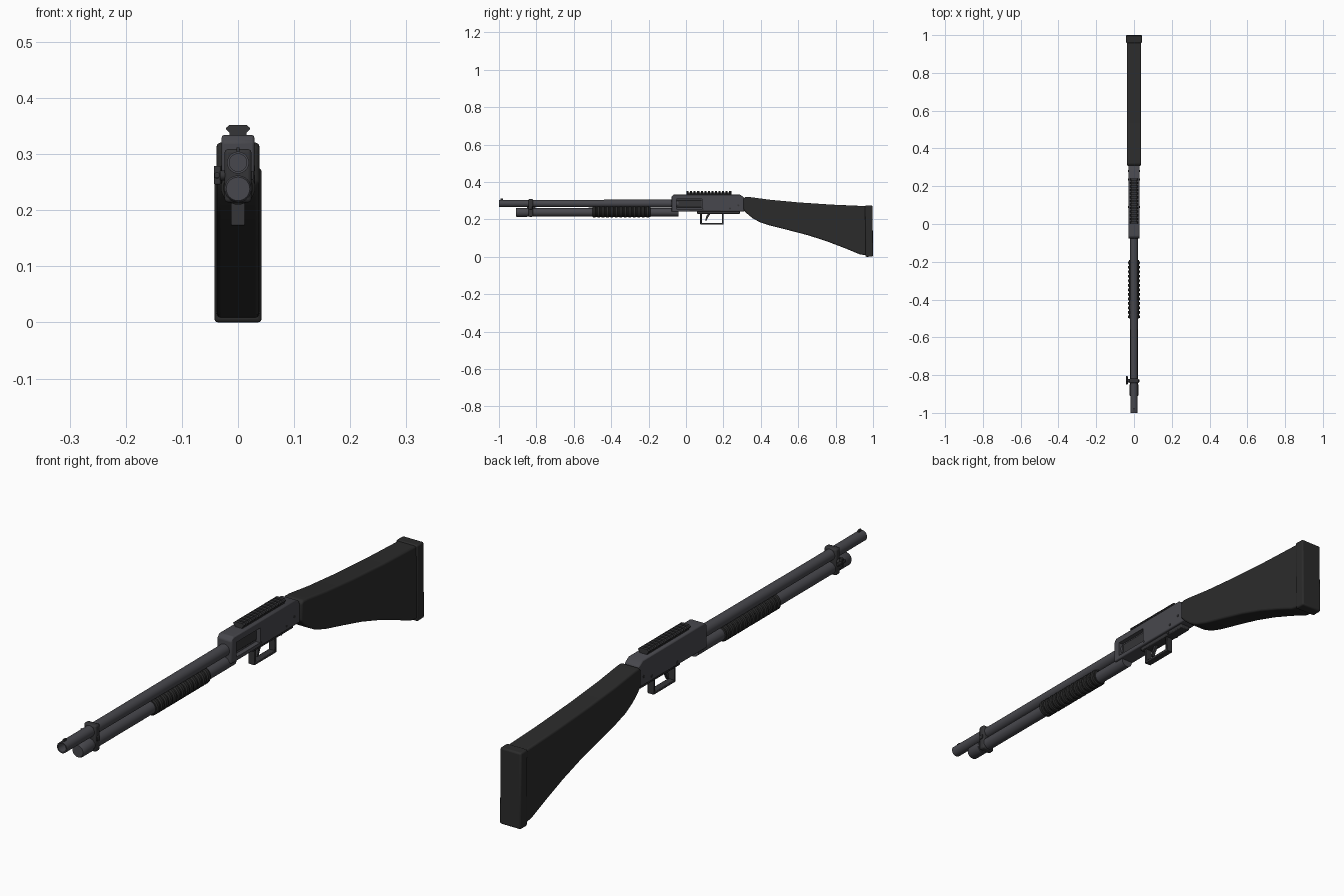
import bpy, bmesh, math
from mathutils import Matrix, Vector

cube = bpy.data.objects.get("Cube")
if cube:
    bpy.data.objects.remove(cube, do_unlink=True)


def material(name, r, g, b):
    m = bpy.data.materials.new(name)
    m.use_nodes = True
    m.diffuse_color = (r, g, b, 1)
    bsdf = next(n for n in m.node_tree.nodes if n.type == 'BSDF_PRINCIPLED')
    bsdf.inputs["Base Color"].default_value = (r, g, b, 1)
    return m


steel = material("grey steel", 0.064, 0.064, 0.074)
dark = material("dark steel", 0.035, 0.035, 0.038)
polymer = material("black polymer", 0.024, 0.024, 0.024)


def finish(name, bm, mat, bevel=0, smooth=True, segments=2):
    bmesh.ops.recalc_face_normals(bm, faces=bm.faces)
    me = bpy.data.meshes.new(name)
    bm.to_mesh(me)
    bm.free()
    ob = bpy.data.objects.new(name, me)
    bpy.context.collection.objects.link(ob)
    me.materials.append(mat)
    if bevel:
        mod = ob.modifiers.new("bevel", 'BEVEL')
        mod.width, mod.segments = bevel, segments
        mod.limit_method, mod.angle_limit = 'ANGLE', math.radians(35)
    if smooth:
        bpy.ops.object.select_all(action='DESELECT')
        ob.select_set(True)
        bpy.context.view_layer.objects.active = ob
        bpy.ops.object.shade_smooth_by_angle(angle=math.radians(35))
    return ob


def box(name, x, y, z, mat, bevel=0):
    """Box given by its (min, max) range on each axis."""
    bm = bmesh.new()
    lo, hi = zip(x, y, z)
    size = [b - a for a, b in zip(lo, hi)]
    mid = [(a + b) / 2 for a, b in zip(lo, hi)]
    bmesh.ops.create_cube(bm, size=1, matrix=Matrix.Translation(mid) @ Matrix.Diagonal((*size, 1)))
    return finish(name, bm, mat, bevel, bool(bevel))


def lathe(name, profile, z, mat, sides=32):
    """Turn (radius, y) points about a lengthwise axis at height z."""
    bm = bmesh.new()
    verts = [bm.verts.new((r, y, z)) for r, y in profile]
    edges = [bm.edges.new(pair) for pair in zip(verts, verts[1:])]
    bmesh.ops.spin(bm, geom=verts + edges, cent=(0, 0, z), axis=(0, 1, 0),
                   angle=math.tau, steps=sides, use_merge=True)
    bmesh.ops.remove_doubles(bm, verts=bm.verts, dist=0.00001)
    return finish(name, bm, mat)


def prism(name, points, axis, start, end, mat, bevel=0, segments=2):
    """Extrude an outline: (y, z) along x, or (x, z) along y."""
    bm = bmesh.new()
    place = (lambda p: (start, *p)) if axis == 'x' else (lambda p: (p[0], start, p[1]))
    face = bm.faces.new([bm.verts.new(place(p)) for p in points])
    ext = bmesh.ops.extrude_face_region(bm, geom=[face])
    shift = Vector((end - start, 0, 0)) if axis == 'x' else Vector((0, end - start, 0))
    bmesh.ops.translate(bm, vec=shift, verts=[v for v in ext["geom"] if isinstance(v, bmesh.types.BMVert)])
    return finish(name, bm, mat, bevel, True, segments)


def pin(name, x0, x1, y, z, r, mat):
    """Crosswise cylinder."""
    bm = bmesh.new()
    m = Matrix.Translation(((x0 + x1) / 2, y, z)) @ Matrix.Rotation(math.pi / 2, 4, 'Y')
    bmesh.ops.create_cone(bm, cap_ends=True, segments=16, radius1=r, radius2=r, depth=abs(x1 - x0), matrix=m)
    return finish(name, bm, mat)


# Barrel with bore, magazine tube with cap
BARREL_Z, TUBE_Z = 0.285, 0.238
lathe("barrel", [(0, -0.95), (0.0155, -0.95), (0.0155, -1), (0.0195, -1), (0.0195, -0.7),
                 (0.021, -0.1), (0.021, -0.04), (0, -0.04)], BARREL_Z, steel)
lathe("magazine_tube", [(0, -0.85), (0.022, -0.85), (0.022, -0.04), (0, -0.04)], TUBE_Z, steel)
lathe("magazine_cap", [(0, -0.91), (0.021, -0.91), (0.024, -0.905), (0.024, -0.85), (0, -0.85)], TUBE_Z, steel)
box("front_sight", (-0.003, 0.003), (-0.992, -0.978), (0.302, 0.312), dark, 0.001)

# Ribbed pump grip
ribs, y0, y1 = 13, -0.5, -0.19
step = (y1 - y0) / ribs
grip = [(0.021, y0), (0.026, y0)]
for i in range(ribs):
    y = y0 + i * step
    grip += [(0.0305, y + 0.15 * step), (0.0305, y + 0.6 * step),
             (0.0265, y + 0.72 * step), (0.0265, y + 0.95 * step)]
lathe("pump_grip", grip + [(0.021, y1)], 0.2405, polymer)

# Barrel clamp with thumb screw on the right
box("clamp_body", (-0.024, 0.024), (-0.843, -0.817), (0.214, 0.309), dark, 0.006)
pin("clamp_screw", -0.032, -0.02, -0.83, 0.262, 0.009, dark)
box("clamp_wing", (-0.043, -0.031), (-0.834, -0.826), (0.246, 0.279), dark, 0.002)
box("clamp_lever", (-0.042, -0.033), (-0.85, -0.805), (0.257, 0.267), dark, 0.002)
box("clamp_nut", (0.022, 0.028), (-0.838, -0.822), (0.254, 0.27), dark, 0.002)

# Receiver with ejection opening on the left
receiver = prism("receiver", [(-0.078, 0.241), (-0.078, 0.322), (-0.066, 0.334), (0.285, 0.334),
                              (0.308, 0.32), (0.315, 0.29), (0.312, 0.243)], 'x', -0.029, 0.029, steel, 0.004)
cutter = box("ejection_cutter", (0.012, 0.05), (-0.05, 0.085), (0.256, 0.309), steel)
cutter.hide_render = True
cutter.hide_set(True)
cut = receiver.modifiers.new("ejection_opening", 'BOOLEAN')
cut.operation, cut.object, cut.solver = 'DIFFERENCE', cutter, 'EXACT'
box("bolt", (0.009, 0.016), (-0.048, 0.083), (0.264, 0.303), dark, 0.002)
for i, (y, z) in enumerate([(0.09, 0.253), (0.235, 0.258), (0.28, 0.275)]):
    pin(f"receiver_pin_{i + 1}", -0.0305, 0.0305, y, z, 0.005, dark)

# Trigger plate, rectangular guard and trigger
box("trigger_plate", (-0.019, 0.019), (0.06, 0.288), (0.229, 0.246), dark, 0.003)
for name, y, z in [("guard_front", (0.076, 0.085), (0.174, 0.232)),
                   ("guard_back", (0.192, 0.201), (0.174, 0.232)),
                   ("guard_bottom", (0.076, 0.201), (0.173, 0.182))]:
    box(name, (-0.0125, 0.0125), y, z, dark, 0.002)
prism("trigger", [(0.12, 0.235), (0.108, 0.215), (0.103, 0.192), (0.109, 0.192),
                  (0.117, 0.21), (0.134, 0.235)], 'x', -0.005, 0.005, dark)
pin("safety_button", -0.023, 0.023, 0.215, 0.236, 0.005, dark)

# Slotted sight rail
prism("rail_base", [(-0.015, 0.331), (0.015, 0.331), (0.015, 0.343), (-0.015, 0.343)],
      'y', 0.003, 0.242, dark)
outline = [(-0.014, 0.337), (0.014, 0.337), (0.021, 0.344), (0.021, 0.347),
           (0.015, 0.352), (-0.015, 0.352), (-0.021, 0.347), (-0.021, 0.344)]
for i in range(13):
    y = 0.003 + i * 0.019
    prism(f"rail_tooth_{i + 1}", outline, 'y', y, y + 0.011, dark)

# Stock and butt pad
prism("stock", [(0.308, 0.25), (0.308, 0.312), (0.318, 0.321), (0.345, 0.319), (0.45, 0.305), (0.6, 0.291),
                (0.78, 0.279), (0.965, 0.271), (0.965, 0.008), (0.93, 0.013), (0.85, 0.046), (0.75, 0.084),
                (0.65, 0.116), (0.55, 0.142), (0.45, 0.167), (0.395, 0.185), (0.355, 0.207), (0.325, 0.232)],
      'x', -0.038, 0.038, polymer, 0.009, 3)
prism("butt_pad", [(0.957, 0.275), (0.997, 0.274), (1, 0.001), (0.96, 0)], 'x', -0.042, 0.042, polymer, 0.006, 3)
